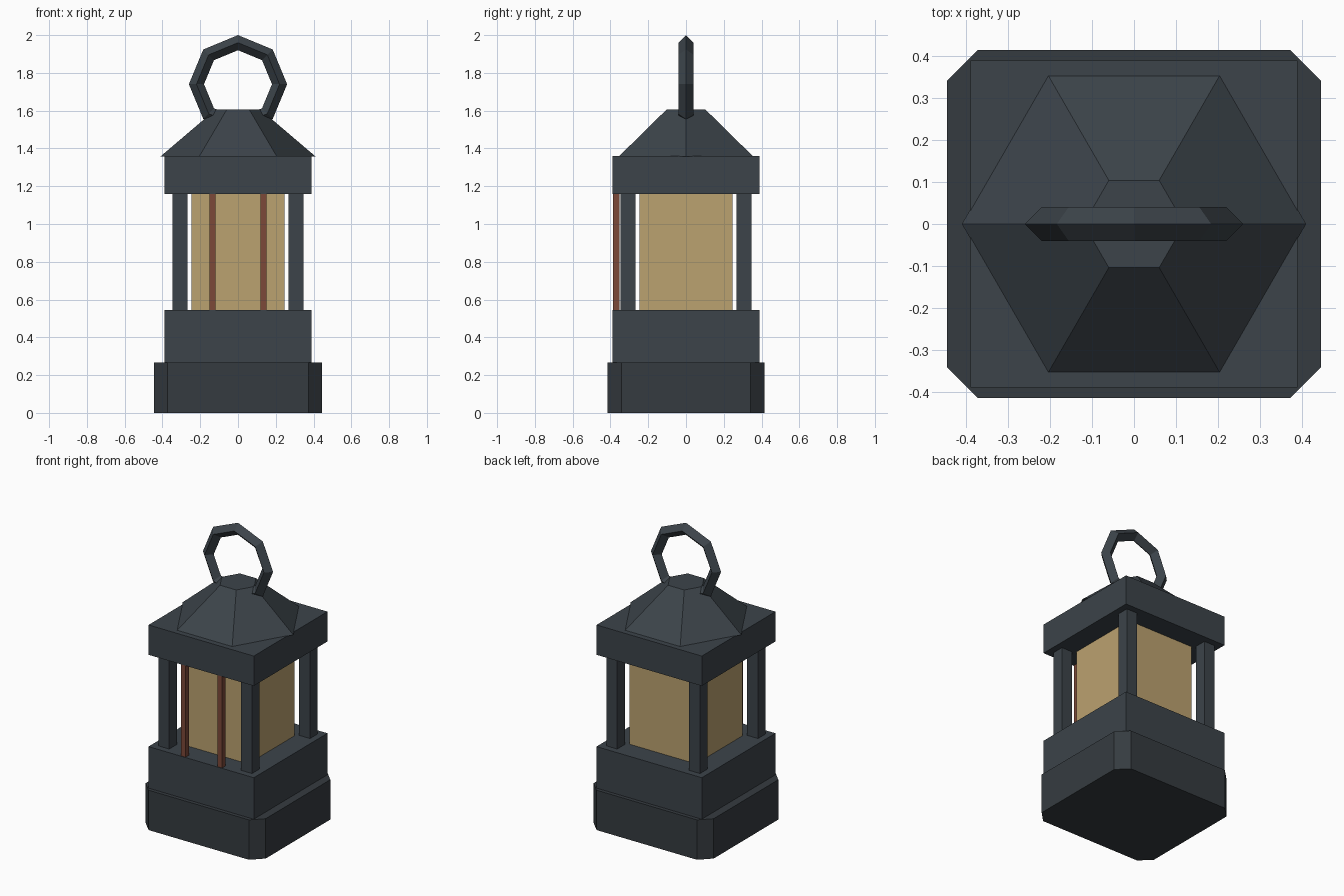
import bpy
import bmesh
import math

if "Cube" in bpy.data.objects:
    bpy.data.objects.remove(bpy.data.objects["Cube"])


def material(name, rgb):
    m = bpy.data.materials.new(name)
    m.diffuse_color = (*rgb, 1.0)
    m.use_nodes = True
    m.node_tree.nodes["Principled BSDF"].inputs["Base Color"].default_value = m.diffuse_color
    return m


IRON = material("dark_iron", (0.045, 0.057, 0.068))
BASE = material("base_iron", (0.036, 0.044, 0.051))
GLASS = material("amber_glass", (0.50, 0.36, 0.16))
COPPER = material("copper", (0.20, 0.065, 0.04))


def box(name, x, y, z, mat):
    """Box from (min, max) ranges on each axis."""
    bpy.ops.mesh.primitive_cube_add(size=1, location=[(a + b) / 2 for a, b in (x, y, z)])
    ob = bpy.context.object
    ob.name = name
    ob.scale = [b - a for a, b in (x, y, z)]
    bpy.ops.object.transform_apply(location=False, rotation=False, scale=True)
    ob.data.materials.append(mat)
    return ob


# Foot block with chamfered upright corners
foot = box("base", (-0.445, 0.445), (-0.415, 0.415), (0, 0.267), BASE)
bm = bmesh.new()
bm.from_mesh(foot.data)
upright = [e for e in bm.edges if abs(e.verts[0].co.z - e.verts[1].co.z) > 0.1]
bmesh.ops.bevel(bm, geom=upright, offset=0.073, segments=1, affect='EDGES')
bm.to_mesh(foot.data)
bm.free()

# Lower and upper housing blocks
box("lower_housing", (-0.39, 0.39), (-0.39, 0.39), (0.267, 0.545), IRON)
box("upper_housing", (-0.39, 0.39), (-0.39, 0.39), (1.16, 1.36), IRON)

# Glass pane block
box("glass", (-0.247, 0.247), (-0.247, 0.247), (0.545, 1.16), GLASS)

# Four corner posts
for sx, xn in ((-1, "left"), (1, "right")):
    for sy, yn in ((-1, "front"), (1, "back")):
        box(f"{yn}_{xn}_post", sorted((sx * 0.267, sx * 0.347)),
            sorted((sy * 0.267, sy * 0.347)), (0.545, 1.16), IRON)

# Two copper guard bars on the front
for s, n in ((-1, "left"), (1, "right")):
    box(f"{n}_guard_bar", sorted((s * 0.118, s * 0.152)), (-0.386, -0.352),
        (0.545, 1.16), COPPER)

# Six-sided roof
bpy.ops.mesh.primitive_cone_add(vertices=6, radius1=0.41, radius2=0.12, depth=0.247,
                                location=(0, 0, 1.4815), rotation=(0, 0, math.radians(30)))
roof = bpy.context.object
roof.name = "roof"
roof.data.materials.append(IRON)

# Octagonal carrying ring with a diamond section, sunk into the roof
bpy.ops.mesh.primitive_torus_add(major_segments=8, minor_segments=4, major_radius=0.22,
                                 minor_radius=0.04, location=(0, 0, 1.74),
                                 rotation=(math.radians(90), 0, 0))
ring = bpy.context.object
ring.name = "handle_ring"
ring.data.materials.append(IRON)
